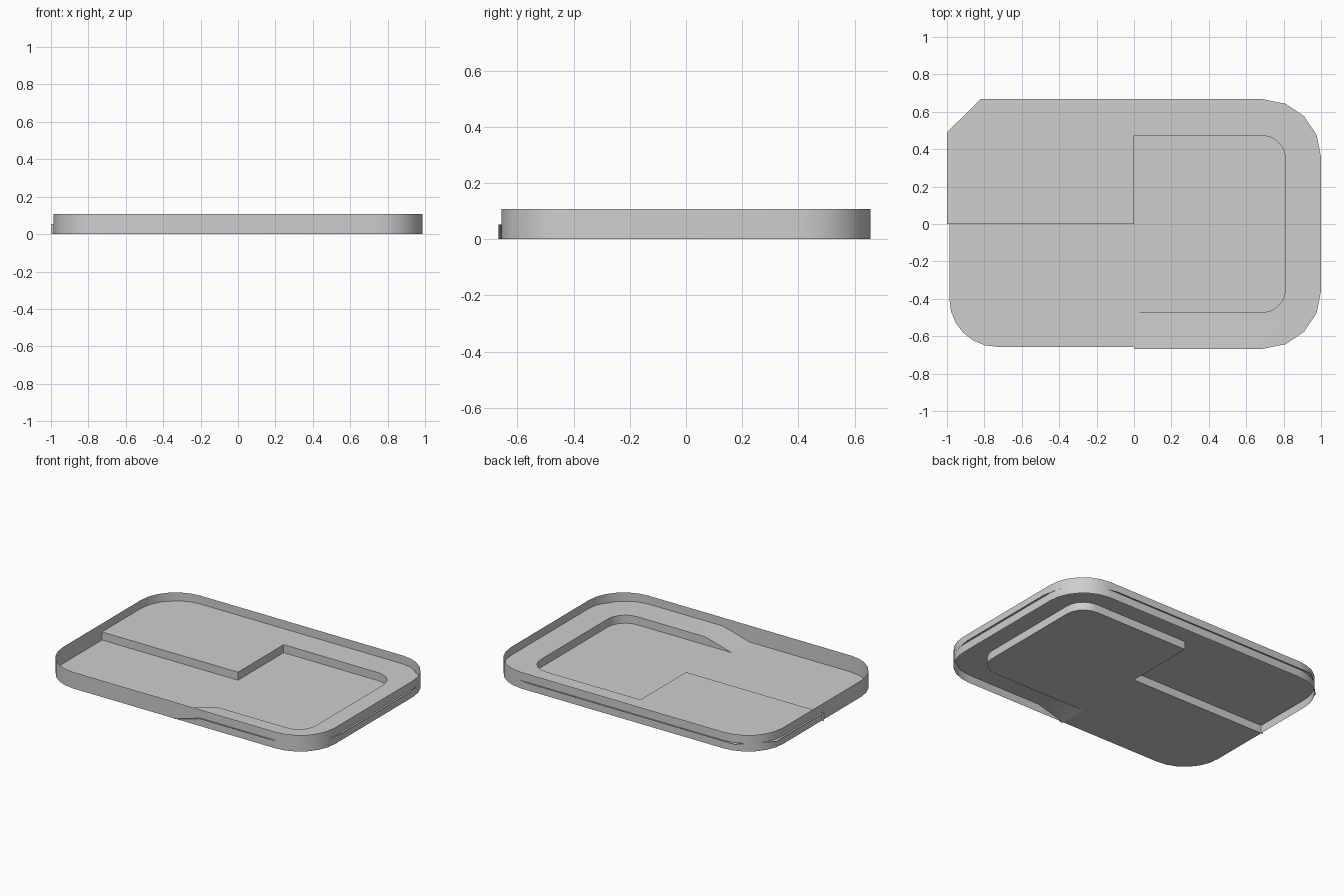
import bpy, bmesh, math

cube = bpy.data.objects.get("Cube")
if cube:
    bpy.data.objects.remove(cube, do_unlink=True)

grey = bpy.data.materials.new("light_grey")
grey.use_nodes = True
grey.diffuse_color = (0.62, 0.62, 0.62, 1)
grey.node_tree.nodes["Principled BSDF"].inputs["Base Color"].default_value = grey.diffuse_color

WALL_TOP = 0.108          # height of the rim
SHELF = 0.053             # height of the raised level
WX, WY = 0.987, 0.657     # rim half sizes
SX, SY = 1.0, 0.667       # shelf half sizes, just past the rim
BX, BY = 0.81, 0.473      # basin half sizes
RAMP_X = 0.19


def arc(cx, cy, r, start, end, n):
    """Points along an arc, angles in degrees."""
    angles = [math.radians(start + (end - start) * i / n) for i in range(n + 1)]
    return [(cx + r * math.cos(a), cy + r * math.sin(a)) for a in angles]


def at(points, z):
    return [(x, y, z) for x, y in points]


def sheet(name, faces):
    """Object made of the given faces, welded where they meet."""
    bm = bmesh.new()
    for pts in faces:
        bm.faces.new([bm.verts.new(p) for p in pts])
    bmesh.ops.remove_doubles(bm, verts=bm.verts, dist=0.0005)
    mesh = bpy.data.meshes.new(name)
    bm.to_mesh(mesh)
    bm.free()
    mesh.materials.append(grey)
    mesh.shade_smooth()
    mesh.set_sharp_from_angle(angle=math.radians(35))
    ob = bpy.data.objects.new(name, mesh)
    bpy.context.collection.objects.link(ob)
    return ob


def band(lower, upper):
    """Quads (or triangles) between two matching rows of points."""
    faces = []
    for i in range(len(lower) - 1):
        quad = [lower[i], lower[i + 1], upper[i + 1], upper[i]]
        faces.append([p for k, p in enumerate(quad) if p not in quad[:k]])
    return faces


# Rim wall: thin upright sheet around a rounded rectangle
r = 0.255
rim = []
for sx, sy, a in ((1, 1, 0), (-1, 1, 90), (-1, -1, 180), (1, -1, 270)):
    rim += arc(sx * (WX - r), sy * (WY - r), r, a, a + 90, 6)
rim.append(rim[0])
sheet("rim_wall", band(at(rim, 0), at(rim, WALL_TOP)))

# Edge of the basin, from the front of the shelf round to the ramp
b = 0.125
basin = ([(0, 0), (0, BY)]
         + arc(BX - b, BY - b, b, 90, 0, 5)
         + arc(BX - b, b - BY, b, 0, -90, 5))

# Lower floor: front quarter joined to the basin
corner = arc(r - WX, r - WY, r, 270, 180, 6)
floor = [(-WX, 0)] + basin + [(0, -BY), (0, -WY)] + corner
sheet("lower_floor", [at(reversed(floor), 0)])

# Raised shelf with rounded corners and one cut corner, plus its ramp
s = 0.31
outer = (arc(SX - s, s - SY, s, -90, 0, 4)
         + arc(SX - s, SY - s, s, 0, 90, 4)
         + [(-0.82, SY), (-SX, 0.49)])
shelf = [(-SX, 0)] + basin + [(RAMP_X, -BY), (RAMP_X, -SY)] + outer
ramp = [(0, -SY, 0), (RAMP_X, -SY, SHELF), (RAMP_X, -BY, SHELF), (0, -BY, 0)]
sheet("raised_shelf", [at(shelf, SHELF), ramp])

# Step between the two levels, fading out along the ramp
edge = [(-SX, 0)] + basin + [(RAMP_X, -BY), (0, -BY)]
top = at(edge[:-1], SHELF) + [(0, -BY, 0)]
sheet("level_step", band(at(edge, 0), top))
